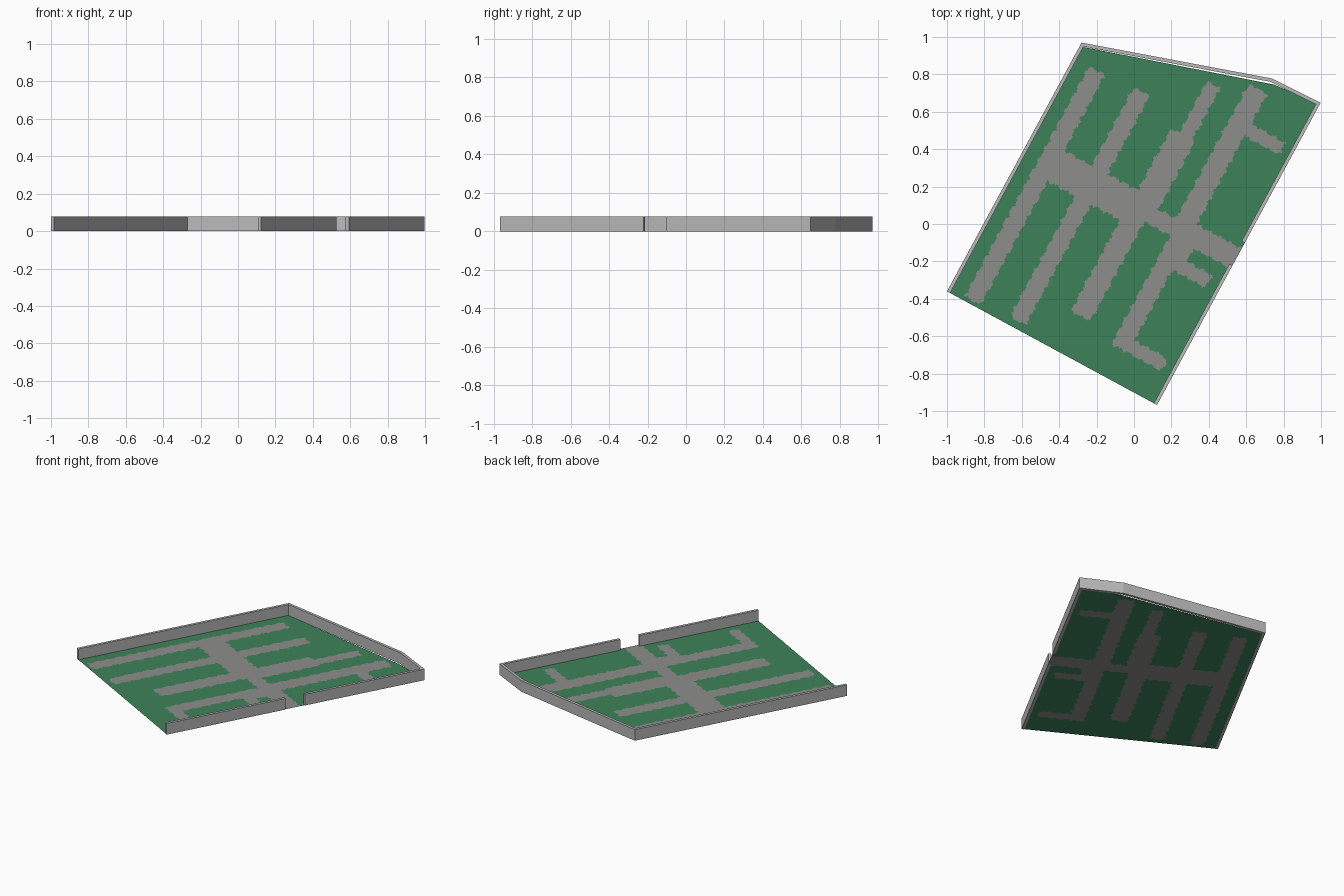
import bpy, bmesh, math
from mathutils import Vector

if "Cube" in bpy.data.objects:
    bpy.data.objects.remove(bpy.data.objects["Cube"])


def material(name, rgb):
    m = bpy.data.materials.new(name)
    m.diffuse_color = (*rgb, 1)
    m.use_nodes = True
    m.node_tree.nodes["Principled BSDF"].inputs["Base Color"].default_value = m.diffuse_color
    return m


GRASS = material("grass_green", (0.048, 0.225, 0.102))
ROAD = material("road_grey", (0.27, 0.27, 0.26))
WALL = material("wall_light_grey", (0.49, 0.49, 0.49))

# Site axes: u runs along the long side walls, v across the open front edge
ORIGIN = Vector((-1.0, -0.36))
U = Vector((0.476, 0.8794))
V = Vector((0.8794, -0.476))
LENGTH, WIDTH = 1.838, 1.277
THICK, HEIGHT = 0.019, 0.078


def site(u, v, z=0.0):
    p = ORIGIN + U * u + V * v
    return Vector((p.x, p.y, z))


# Road rectangles: u0, u1, v0, v1
ROADS = [
    (0.02, 1.42, 0.096, 0.192),     # four long lanes
    (0.04, 1.435, 0.36, 0.455),
    (0.225, 0.90, 0.632, 0.75),
    (0.90, 1.34, 0.64, 0.785),
    (1.34, 1.65, 0.688, 0.768),
    (0.17, 0.95, 0.908, 1.005),
    (0.90, 1.745, 0.892, 1.003),
    (0.775, 0.96, 0.17, 0.70),      # cross road to the gate
    (0.83, 0.925, 0.70, 0.95),
    (0.83, 0.95, 0.95, 1.30),
    (0.675, 0.75, 0.95, 1.208),     # short branches
    (0.73, 0.85, 0.95, 1.05),
    (0.172, 0.245, 0.92, 1.21),
    (1.488, 1.56, 0.95, 1.215),
]


def is_road(u, v):
    # slightly wavy road borders
    du = u + 0.005 * math.sin(97 * v) + 0.003 * math.sin(211 * v + 1)
    dv = v + 0.005 * math.sin(83 * u) + 0.003 * math.sin(190 * u + 2)
    for u0, u1, v0, v1 in ROADS:
        r = 0.018
        ex = max(u0 + r - du, du - u1 + r, 0)
        ey = max(v0 + r - dv, dv - v1 + r, 0)
        if math.hypot(ex, ey) < r:
            return True
    return False


# Ground sheet: fine grid, faces coloured road or grass, back corner cut off
NU, NV = 240, 168
bm = bmesh.new()
rows = [[bm.verts.new(site(LENGTH * i / NU, WIDTH * j / NV, 0.002))
         for j in range(NV + 1)] for i in range(NU + 1)]
for i in range(NU):
    for j in range(NV):
        f = bm.faces.new((rows[i][j], rows[i][j + 1],
                          rows[i + 1][j + 1], rows[i + 1][j]))
        if is_road(LENGTH * (i + 0.5) / NU, WIDTH * (j + 0.5) / NV):
            f.material_index = 1
for a, b in (((1.49, 0.0), (1.797, 0.987)), ((1.80, 0.96), (1.828, 1.277))):
    pa, pb = site(*a), site(*b)
    d = (pb - pa).normalized()
    bmesh.ops.bisect_plane(bm, geom=bm.verts[:] + bm.edges[:] + bm.faces[:],
                           plane_co=pa, plane_no=(-d.y, d.x, 0), clear_outer=True)
bmesh.ops.recalc_face_normals(bm, faces=bm.faces)
if sum(f.normal.z for f in bm.faces) < 0:
    bmesh.ops.reverse_faces(bm, faces=bm.faces)
mesh = bpy.data.meshes.new("ground")
bm.to_mesh(mesh)
bm.free()
mesh.materials.append(GRASS)
mesh.materials.append(ROAD)
bpy.context.collection.objects.link(bpy.data.objects.new("ground", mesh))


def wall(name, path):
    """Mitred wall along a path, thickened to the right (inside the site)."""
    pts = [site(*p) for p in path]
    dirs = [(b - a).normalized() for a, b in zip(pts, pts[1:])]
    norms = [Vector((d.y, -d.x, 0)) for d in dirs]
    up = Vector((0, 0, HEIGHT))
    bm = bmesh.new()
    rings = []
    for k, p in enumerate(pts):
        n0, n1 = norms[max(k - 1, 0)], norms[min(k, len(norms) - 1)]
        inner = p + (n0 + n1) * (THICK / (1 + n0.dot(n1)))
        rings.append([bm.verts.new(q) for q in (p, inner, inner + up, p + up)])
    for r, s in zip(rings, rings[1:]):
        for k in range(4):
            bm.faces.new((r[k], r[(k + 1) % 4], s[(k + 1) % 4], s[k]))
    bm.faces.new(rings[0])
    bm.faces.new(rings[-1])
    bmesh.ops.recalc_face_normals(bm, faces=bm.faces)
    me = bpy.data.meshes.new(name)
    bm.to_mesh(me)
    bm.free()
    me.materials.append(WALL)
    bpy.context.collection.objects.link(bpy.data.objects.new(name, me))


# Boundary walls, broken by the gate opening on the right side
wall("boundary_wall", [(0, 0), (1.512, 0), (1.828, 0.987), (LENGTH, WIDTH), (0.986, WIDTH)])
wall("gate_side_wall", [(0.848, WIDTH), (0, WIDTH)])
